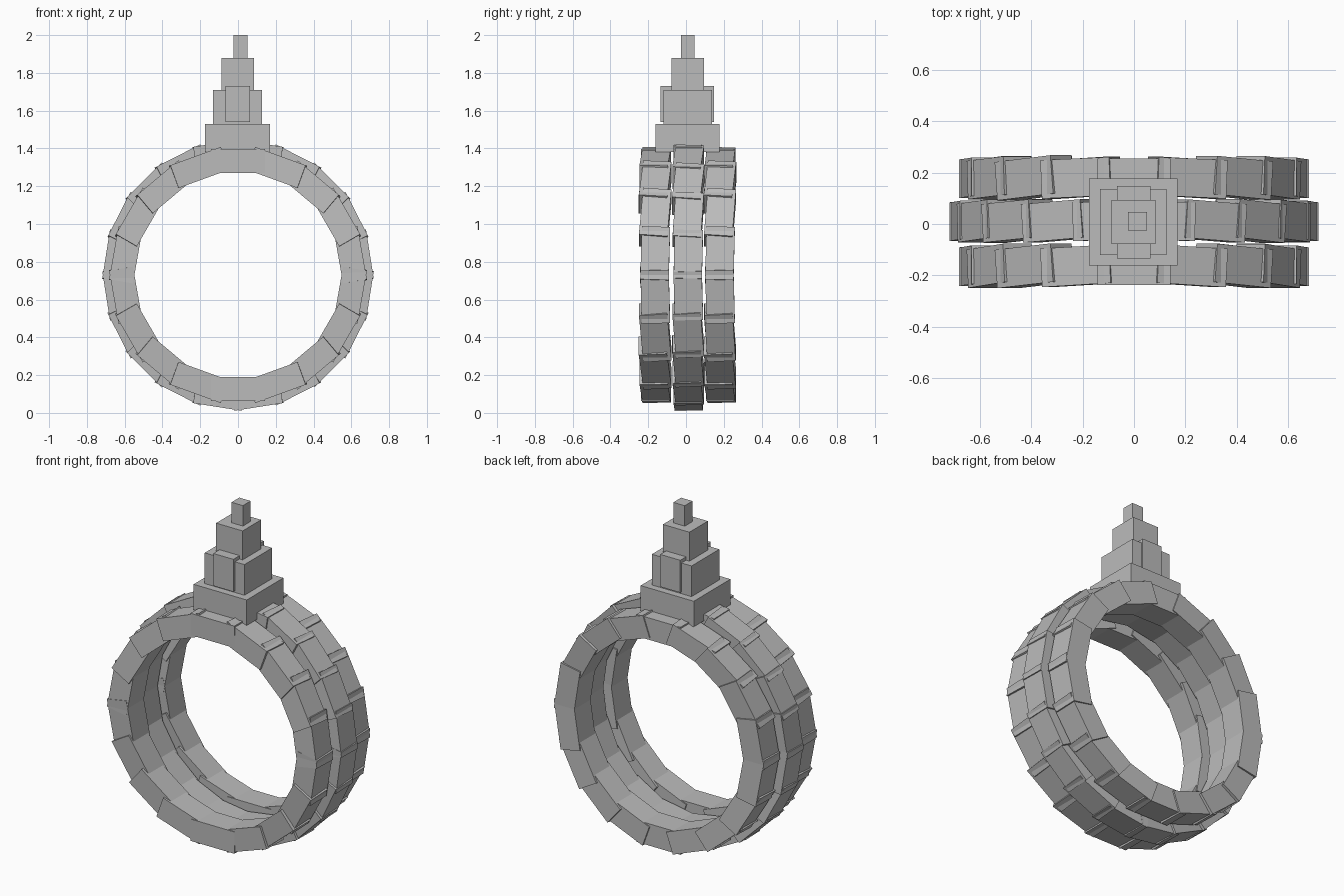
import bpy, bmesh, math, random
from mathutils import Matrix, Vector

if "Cube" in bpy.data.objects:
    bpy.data.objects.remove(bpy.data.objects["Cube"])

random.seed(4)
CENTRE_Z = 0.73

metal = bpy.data.materials.new("plain grey")
metal.diffuse_color = (0.5, 0.5, 0.5, 1)
metal.use_nodes = True
metal.node_tree.nodes["Principled BSDF"].inputs["Base Color"].default_value = metal.diffuse_color


def finish(bm, name):
    mesh = bpy.data.meshes.new(name)
    bm.to_mesh(mesh)
    bm.free()
    mesh.materials.append(metal)
    bpy.context.collection.objects.link(bpy.data.objects.new(name, mesh))


def box(name, lo, hi):
    lo, hi = Vector(lo), Vector(hi)
    bm = bmesh.new()
    bmesh.ops.create_cube(bm, size=1, matrix=Matrix.Translation((lo + hi) / 2)
                          @ Matrix.Diagonal((*(hi - lo), 1)))
    finish(bm, name)


def band(name, y, count, phase, r_in, r_out, length, width=0.15):
    """Ring of overlapping straight blocks, each slightly skewed sideways."""
    bm = bmesh.new()
    for i in range(count):
        a = math.tau * (i + phase) / count
        skew = math.radians(-4.5 * math.sin(2 * a) + random.uniform(-1, 1) * abs(math.sin(2 * a)))
        m = (Matrix.Translation((0, y, CENTRE_Z)) @ Matrix.Rotation(a, 4, 'Y')
             @ Matrix.Rotation(skew, 4, 'Z')
             @ Matrix.Translation((0, 0, (r_in + r_out) / 2))
             @ Matrix.Diagonal((length, width, r_out - r_in, 1)))
        bmesh.ops.create_cube(bm, size=1, matrix=m)
    finish(bm, name)


# Three bands: the middle one is raised and staggered against the outer two
band("front_band", -0.163, 18, 0, 0.54, 0.668, 0.285)
band("middle_band", 0.012, 20, 0.5, 0.575, 0.707, 0.26)
band("back_band", 0.18, 18, 0, 0.54, 0.668, 0.285)

# Stepped tower on top
box("tower_base", (-0.175, -0.162, 1.38), (0.17, 0.178, 1.53))
box("tower_second_tier", (-0.132, -0.12, 1.52), (0.126, 0.137, 1.71))
box("tower_second_tier_ribs", (-0.066, -0.135, 1.54), (0.064, 0.148, 1.73))
box("tower_third_tier", (-0.088, -0.077, 1.70), (0.084, 0.094, 1.88))
box("tower_tip", (-0.024, -0.026, 1.87), (0.05, 0.046, 2.0))
